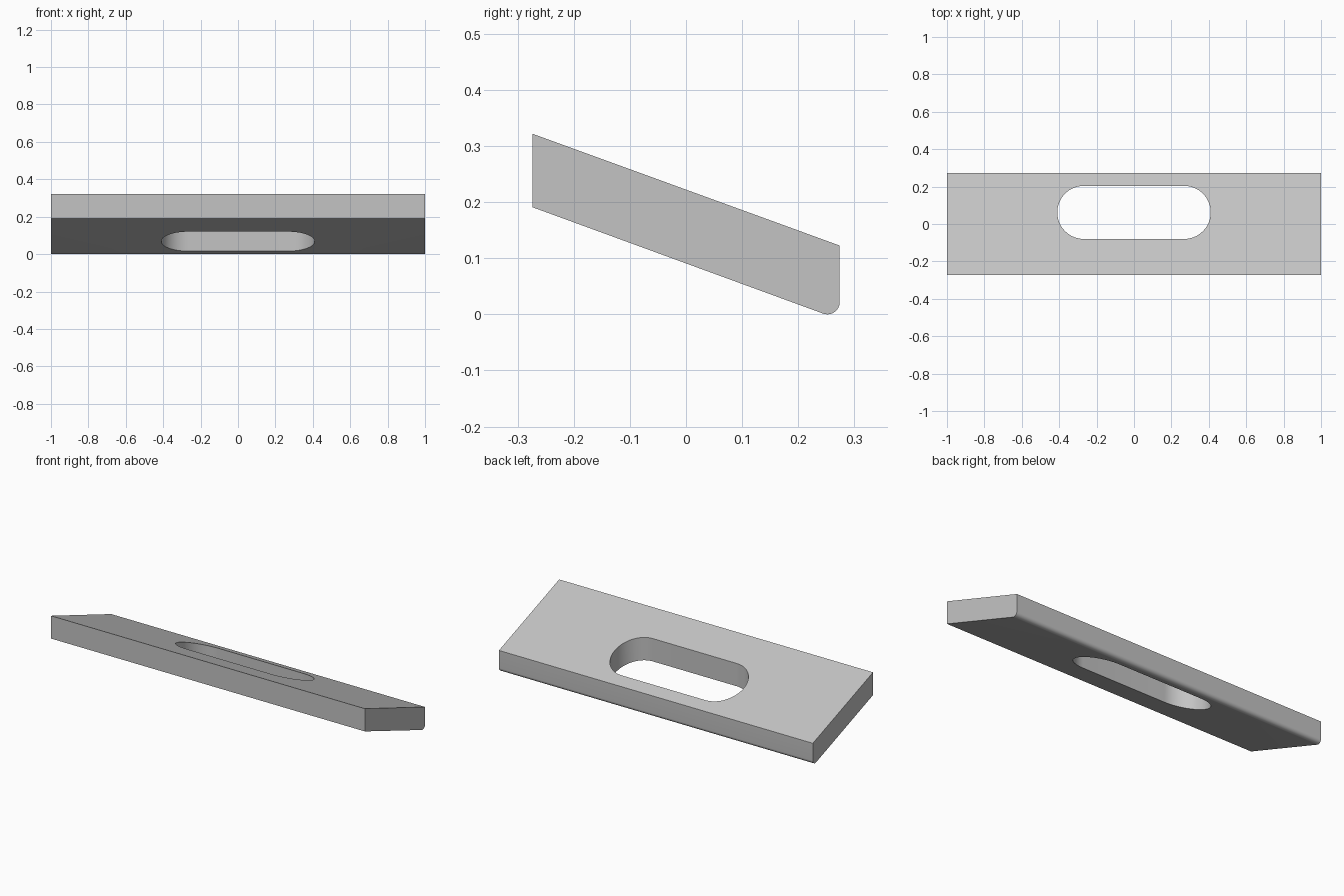
import bpy, bmesh, math
from mathutils import Vector

if "Cube" in bpy.data.objects:
    bpy.data.objects.remove(bpy.data.objects["Cube"])

SLOPE = math.tan(math.radians(20))
HALF_Y, FRONT_LOW, THICK = 0.274, 0.191, 0.131

grey = bpy.data.materials.new("plain_grey")
grey.use_nodes = True
grey.diffuse_color = (0.55, 0.55, 0.55, 1)
grey.node_tree.nodes["Principled BSDF"].inputs["Base Color"].default_value = grey.diffuse_color


def arc(cx, cy, r, start, end, steps):
    angles = [math.radians(start + (end - start) * i / steps) for i in range(steps + 1)]
    return [(cx + r * math.cos(a), cy + r * math.sin(a)) for a in angles]


def prism(name, points, direction):
    """Extrude a closed outline into a solid."""
    bm = bmesh.new()
    base = bm.faces.new([bm.verts.new(p) for p in points])
    out = bmesh.ops.extrude_face_region(bm, geom=[base])
    moved = [g for g in out["geom"] if isinstance(g, bmesh.types.BMVert)]
    bmesh.ops.translate(bm, verts=moved, vec=Vector(direction))
    bmesh.ops.recalc_face_normals(bm, faces=bm.faces)
    mesh = bpy.data.meshes.new(name)
    bm.to_mesh(mesh)
    bm.free()
    mesh.materials.append(grey)
    obj = bpy.data.objects.new(name, mesh)
    bpy.context.collection.objects.link(obj)
    return obj


# Sloping plate: slanted side profile with one rounded lower back edge
R = 0.022
back_low = FRONT_LOW - 2 * HALF_Y * SLOPE
profile = [(-HALF_Y, FRONT_LOW + THICK), (-HALF_Y, FRONT_LOW)]
profile += arc(HALF_Y - R, R, R, -110, 0, 12)
profile += [(HALF_Y, back_low + THICK)]
plate = prism("slotted_plate", [(-1, y, z) for y, z in profile], (2, 0, 0))

# Vertical rounded slot cut through the plate
SLOT_R, SLOT_X, SLOT_Y = 0.142, 0.268, 0.062
outline = arc(SLOT_X, SLOT_Y, SLOT_R, -90, 90, 32) + arc(-SLOT_X, SLOT_Y, SLOT_R, 90, 270, 32)
cutter = prism("slot_cutter", [(x, y, -0.2) for x, y in outline], (0, 0, 0.8))
cutter.hide_render = True

cut = plate.modifiers.new("slot", "BOOLEAN")
cut.operation, cut.solver, cut.object = "DIFFERENCE", "EXACT", cutter
bpy.ops.object.select_all(action="DESELECT")
bpy.context.view_layer.objects.active = plate
plate.select_set(True)
bpy.ops.object.modifier_apply(modifier=cut.name)
bpy.data.objects.remove(cutter)
bpy.ops.object.shade_smooth_by_angle(angle=math.radians(30))
